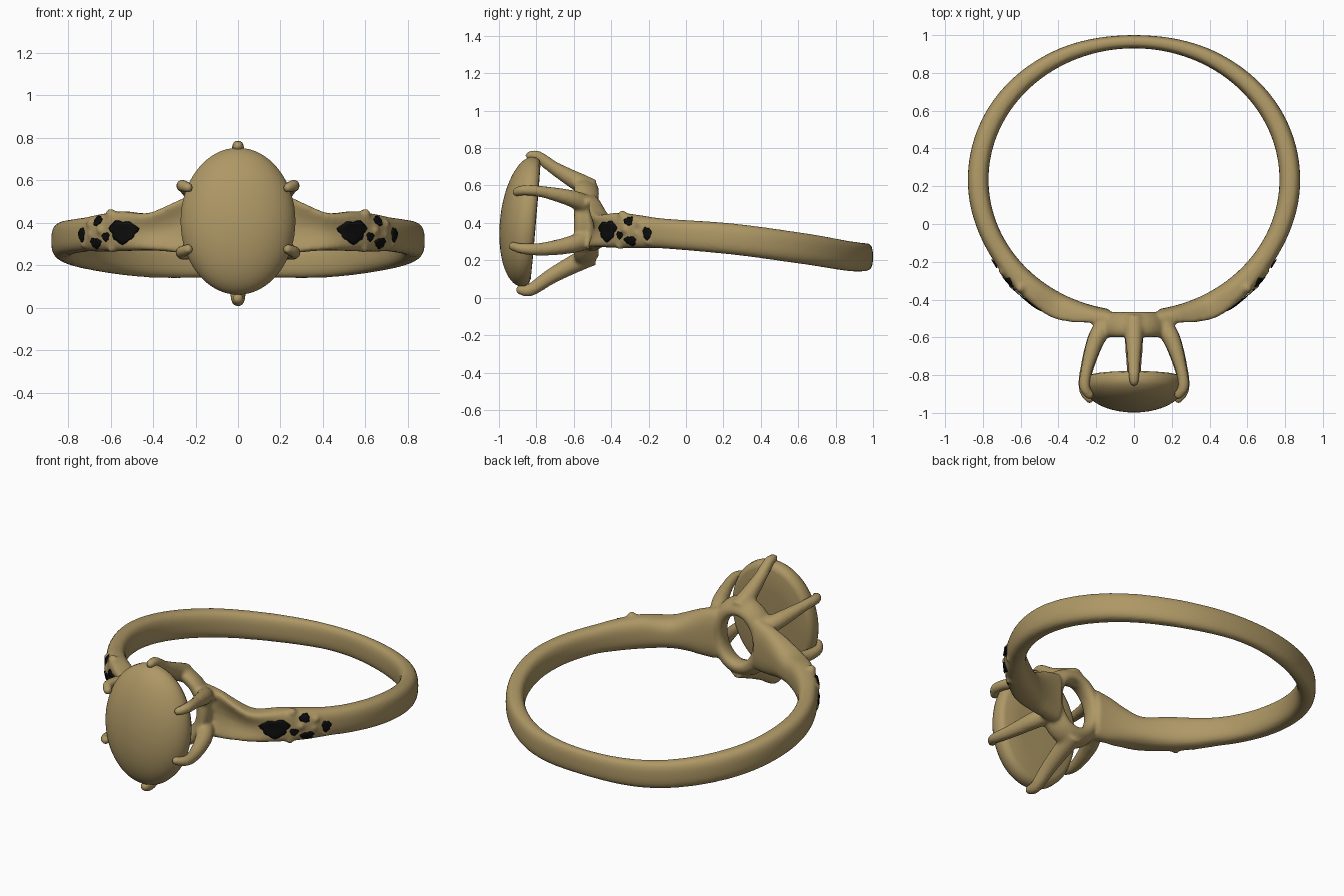
import bpy, bmesh, math
from mathutils import Vector

if "Cube" in bpy.data.objects:
    bpy.data.objects.remove(bpy.data.objects["Cube"])


def material(name, rgb):
    m = bpy.data.materials.new(name)
    m.diffuse_color = (*rgb, 1)
    m.use_nodes = True
    m.node_tree.nodes["Principled BSDF"].inputs["Base Color"].default_value = m.diffuse_color
    return m


GOLD = material("antique gold", (0.42, 0.31, 0.13))
BLACK = material("black recess", (0.004, 0.004, 0.004))


def make(name, bm, mat):
    bmesh.ops.recalc_face_normals(bm, faces=bm.faces)
    me = bpy.data.meshes.new(name)
    bm.to_mesh(me)
    bm.free()
    for p in me.polygons:
        p.use_smooth = True
    me.materials.append(mat)
    ob = bpy.data.objects.new(name, me)
    bpy.context.collection.objects.link(ob)
    return ob


def loft(bm, sections, closed=False):
    rows = [[bm.verts.new(p) for p in s] for s in sections]
    n = len(rows[0])
    new = []
    for i in range(len(rows) if closed else len(rows) - 1):
        a, b = rows[i], rows[(i + 1) % len(rows)]
        for j in range(n):
            k = (j + 1) % n
            new.append(bm.faces.new((a[j], a[k], b[k], b[j])))
    if not closed:
        new.append(bm.faces.new(rows[0]))
        new.append(bm.faces.new(rows[-1]))


# Band keys: angle from front, radial thickness, z centre, half height, dish depth
KEYS = [
    (10, 0.11, 0.400, 0.150, 0.03),
    (16, 0.13, 0.390, 0.138, 0.06),
    (22, 0.165, 0.375, 0.112, 0.075),
    (29, 0.185, 0.358, 0.088, 0.065),
    (40, 0.150, 0.360, 0.094, 0.025),
    (51, 0.120, 0.352, 0.088, 0.0),
    (60, 0.108, 0.345, 0.080, 0.0),
    (90, 0.110, 0.315, 0.083, 0.0),
    (120, 0.105, 0.265, 0.083, 0.0),
    (150, 0.088, 0.222, 0.080, 0.0),
    (180, 0.070, 0.218, 0.074, 0.0),
]


def band_values(phi):
    # smooth interpolation through the keys
    i = max(k for k in range(len(KEYS) - 1) if KEYS[k][0] <= max(phi, 10))
    p1, p2 = KEYS[i], KEYS[i + 1]
    p0, p3 = KEYS[max(i - 1, 0)], KEYS[min(i + 2, len(KEYS) - 1)]
    h = p2[0] - p1[0]
    t = (phi - p1[0]) / h
    out = []
    for c in range(1, 5):
        m1 = (p2[c] - p0[c]) / (p2[0] - p0[0]) * h
        m2 = (p3[c] - p1[c]) / (p3[0] - p1[0]) * h if i + 2 < len(KEYS) else 0
        out.append((2*t**3 - 3*t*t + 1) * p1[c] + (t**3 - 2*t*t + t) * m1
                   + (3*t*t - 2*t**3) * p2[c] + (t**3 - t*t) * m2)
    return out


def frame(phi, side=1):
    a = math.radians(phi)
    p = Vector((0.77 * math.sin(a) * side, 0.235 - 0.695 * math.cos(a), 0))
    n = Vector((math.sin(a) / 0.77 * side, -math.cos(a) / 0.695, 0)).normalized()
    return p, n


def spow(v, e):
    return math.copysign(abs(v) ** e, v)


def band_section(phi, side):
    t, zc, zh, dish = band_values(phi)
    p, n = frame(phi, side)
    pts = []
    for j in range(32):
        b = 2 * math.pi * j / 32
        u, w = spow(math.cos(b), 0.75), spow(math.sin(b), 0.75)
        r = t / 2 + t / 2 * u
        if u > 0:
            r -= max(dish, 0) * (1 - w * w)
        pts.append(p + n * r + Vector((0, 0, zc + zh * w)))
    return pts


def outer_point(phi, w, side, lift):
    # point on the outer face at relative height w
    t, zc, zh, dish = band_values(phi)
    p, n = frame(phi, side)
    u = (1 - abs(w) ** 2.67) ** 0.375
    r = t / 2 + t / 2 * u - max(dish, 0) * (1 - w * w) + lift
    return p + n * r + Vector((0, 0, zc + zh * w))


def tube(bm, pts, radii):
    # tapered rounded claw through a few points
    pts = [Vector(p) for p in pts]
    n = len(pts)
    secs = []
    for i in range((n - 1) * 6 + 1):
        k, t = min(i // 6, n - 2), i / 6 - min(i // 6, n - 2)
        p0, p1, p2, p3 = pts[max(k-1, 0)], pts[k], pts[k+1], pts[min(k+2, n-1)]
        c = 0.5 * (2*p1 + (p2-p0)*t + (2*p0-5*p1+4*p2-p3)*t*t + (3*p1-p0-3*p2+p3)*t**3)
        secs.append((c, radii[k] * (1 - t) + radii[k+1] * t))
    rings = []
    for i, (c, r) in enumerate(secs):
        d = (secs[min(i+1, len(secs)-1)][0] - secs[max(i-1, 0)][0]).normalized()
        a = d.cross(Vector((0.3, 0, 1)) if abs(d.z) < 0.8 else Vector((0, 1, 0))).normalized()
        b = d.cross(a)
        rings.append([c + r * (a * math.cos(q) + b * math.sin(q))
                      for q in (2 * math.pi * j / 14 for j in range(14))])
    loft(bm, rings)
    ball(bm, secs[-1][0], secs[-1][1] * 1.05)


def ball(bm, c, r):
    res = bmesh.ops.create_icosphere(bm, subdivisions=2, radius=r)
    bmesh.ops.translate(bm, verts=res["verts"], vec=c)


bm = bmesh.new()
# shank with flared, dished shoulders
angles = [10 + 2.5 * i for i in range(69)]
loft(bm, [band_section(a, 1) for a in angles]
     + [band_section(a, -1) for a in reversed(angles[:-1])])

# open oval hub under the stone
hub = []
for i in range(48):
    a = 2 * math.pi * i / 48
    ca, sa = math.cos(a), math.sin(a)
    sec = []
    for j in range(16):
        b = 2 * math.pi * j / 16
        y = 0.068 * math.sin(b)
        r = 0.045 * math.cos(b) - 0.25 * y
        sec.append((ca * (0.15 + r), -0.532 + y, 0.405 + sa * (0.185 + r)))
    hub.append(sec)
loft(bm, hub, closed=True)

# claws: top, bottom and two on each side
tube(bm, [(0, -0.50, 0.58), (0, -0.57, 0.615), (0, -0.70, 0.69), (0, -0.79, 0.755), (0, -0.835, 0.76)],
     [0.055, 0.052, 0.036, 0.03, 0.024])
tube(bm, [(0, -0.50, 0.225), (0, -0.58, 0.19), (0, -0.72, 0.115), (0, -0.83, 0.042), (0, -0.885, 0.042)],
     [0.055, 0.052, 0.042, 0.034, 0.026])
for s in (-1, 1):
    tube(bm, [(s*0.14, -0.52, 0.49), (s*0.20, -0.61, 0.53), (s*0.248, -0.76, 0.565),
              (s*0.262, -0.86, 0.575), (s*0.235, -0.905, 0.565)], [0.055, 0.046, 0.031, 0.029, 0.024])
    tube(bm, [(s*0.14, -0.52, 0.32), (s*0.20, -0.61, 0.285), (s*0.248, -0.76, 0.26),
              (s*0.265, -0.87, 0.262), (s*0.235, -0.925, 0.275)], [0.055, 0.048, 0.036, 0.029, 0.024])
    # small grain beads around the shoulder settings
    for phi, w, r in ((44, 0.9, 0.026), (43, -0.85, 0.022), (47, 0.1, 0.024),
                      (53, 0.5, 0.022), (52, -0.1, 0.018), (57, -0.6, 0.02)):
        ball(bm, outer_point(phi, w, s, -0.008), r)

setting = make("ring_setting", bm, GOLD)
rm = setting.modifiers.new("fuse", "REMESH")
rm.mode = "VOXEL"
rm.voxel_size = 0.011
rm.use_smooth_shade = True
sm = setting.modifiers.new("soften", "SMOOTH")
sm.factor = 0.5
sm.iterations = 4

# oval cabochon stone: flat back, thin girdle, domed front
bm = bmesh.new()
profile = [(0.02, -0.802), (0.5, -0.802), (0.88, -0.804), (0.95, -0.812), (0.99, -0.832)]
profile += [(math.cos(q), -0.845 - 0.15 * math.sin(q))
            for q in (math.radians(89 * i / 14) for i in range(1, 15))]
stone = []
for s, y in profile:
    ring = []
    for i in range(64):
        a = 2 * math.pi * i / 64
        z = 0.348 * s * math.sin(a)
        ring.append((0.272 * s * math.cos(a), y + z * 0.085, 0.407 + z))
    stone.append(ring)
loft(bm, stone)
make("oval_stone", bm, GOLD)

# dark recess patches on both shoulders: angle, height, half widths
PATCHES = [(37.5, 0.0, 5.2, 0.58), (48.5, 0.62, 2.0, 0.26), (49.5, -0.55, 2.6, 0.28),
           (57, -0.05, 1.8, 0.42), (44.5, -0.25, 1.6, 0.22)]
for side, word in ((-1, "left"), (1, "right")):
    bm = bmesh.new()
    for phi, w, dp, dw in PATCHES:
        rings = []
        for k in range(6):
            f = 0.02 + k / 5 * 0.98
            ring = []
            for j in range(24):
                a = 2 * math.pi * j / 24
                g = f * (1 + 0.13 * math.sin(3 * a + phi) + 0.08 * math.sin(7 * a))
                ring.append(outer_point(phi + dp * g * math.cos(a),
                                        max(-0.9, min(0.9, w + dw * g * math.sin(a))),
                                        side, 0.008 if k < 5 else 0.002))
            rings.append(ring)
        loft(bm, rings)
    make(word + "_shoulder_recesses", bm, BLACK)
